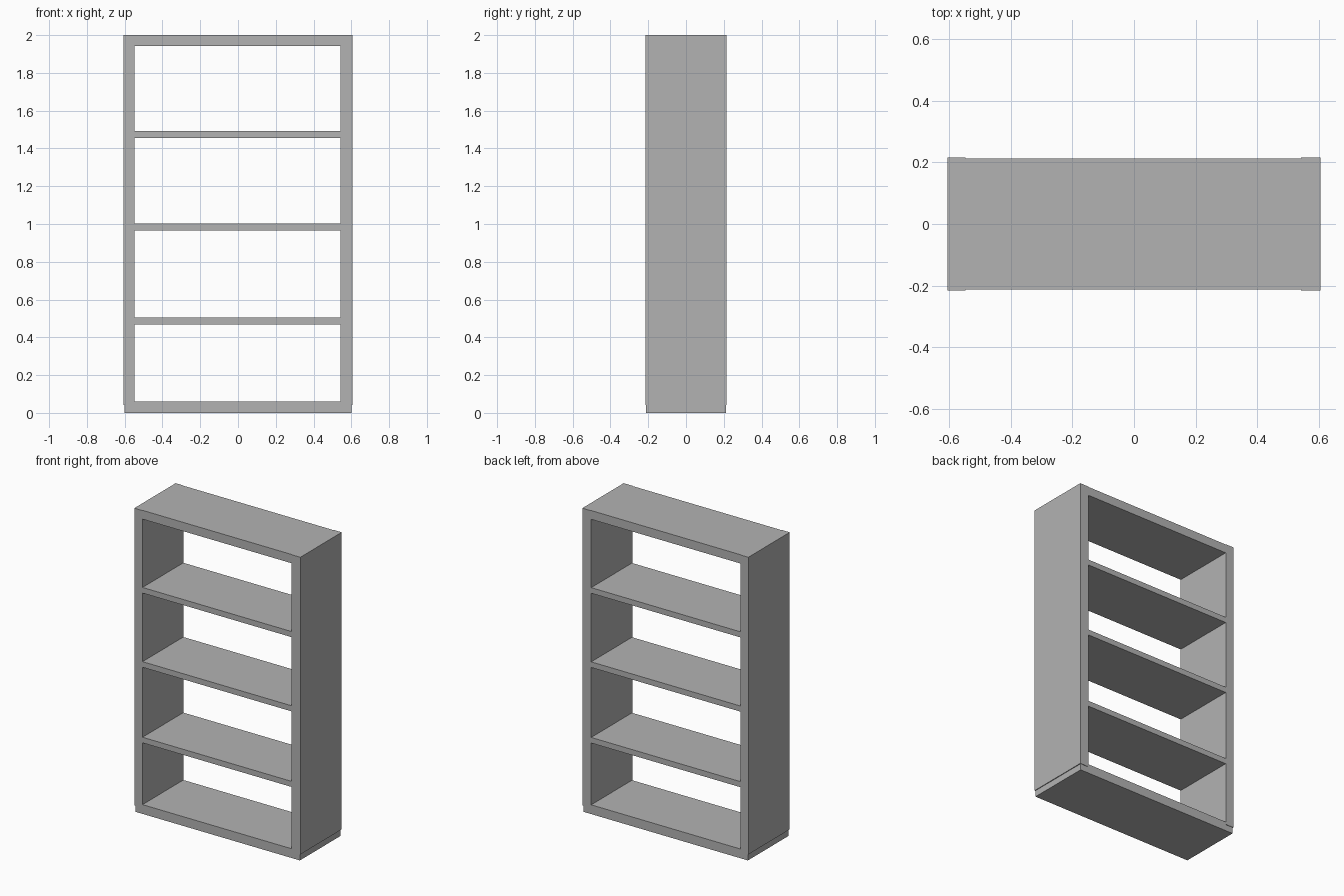
import bpy
import bmesh
from mathutils import Vector

cube = bpy.data.objects.get("Cube")
if cube:
    bpy.data.objects.remove(cube, do_unlink=True)

# Single painted finish
grey = bpy.data.materials.new("plain grey")
grey.use_nodes = True
GREY = (0.45, 0.45, 0.45, 1.0)
grey.diffuse_color = GREY
grey.node_tree.nodes["Principled BSDF"].inputs["Base Color"].default_value = GREY


def board(name, x, half_depth, z):
    """Rectangular board spanning x and z ranges, centred in depth."""
    low = Vector((x[0], -half_depth, z[0]))
    high = Vector((x[1], half_depth, z[1]))
    bm = bmesh.new()
    bmesh.ops.create_cube(bm, size=1)
    bmesh.ops.scale(bm, vec=high - low, verts=bm.verts)
    bmesh.ops.translate(bm, vec=(low + high) / 2, verts=bm.verts)
    mesh = bpy.data.meshes.new(name)
    bm.to_mesh(mesh)
    bm.free()
    mesh.materials.append(grey)
    obj = bpy.data.objects.new(name, mesh)
    bpy.context.collection.objects.link(obj)
    return obj


HALF_WIDTH = 0.605
SIDE_DEPTH = 0.2155
SHELF_DEPTH = 0.2125
INNER = (-0.547, 0.542)

# Side panels, slightly proud of the base
board("right_side", (-HALF_WIDTH, INNER[0]), SIDE_DEPTH, (0.042, 2.0))
board("left_side", (INNER[1], HALF_WIDTH), SIDE_DEPTH, (0.042, 2.0))

# Base and top boards
board("base", (-0.6, 0.6), SHELF_DEPTH, (0.0, 0.061))
board("top", INNER, SHELF_DEPTH, (1.942, 2.0))

# Thin shelves between the sides
for name, height in (("lower", 0.468), ("middle", 0.966), ("upper", 1.455)):
    board(name + "_shelf", INNER, SHELF_DEPTH, (height, height + 0.037))
